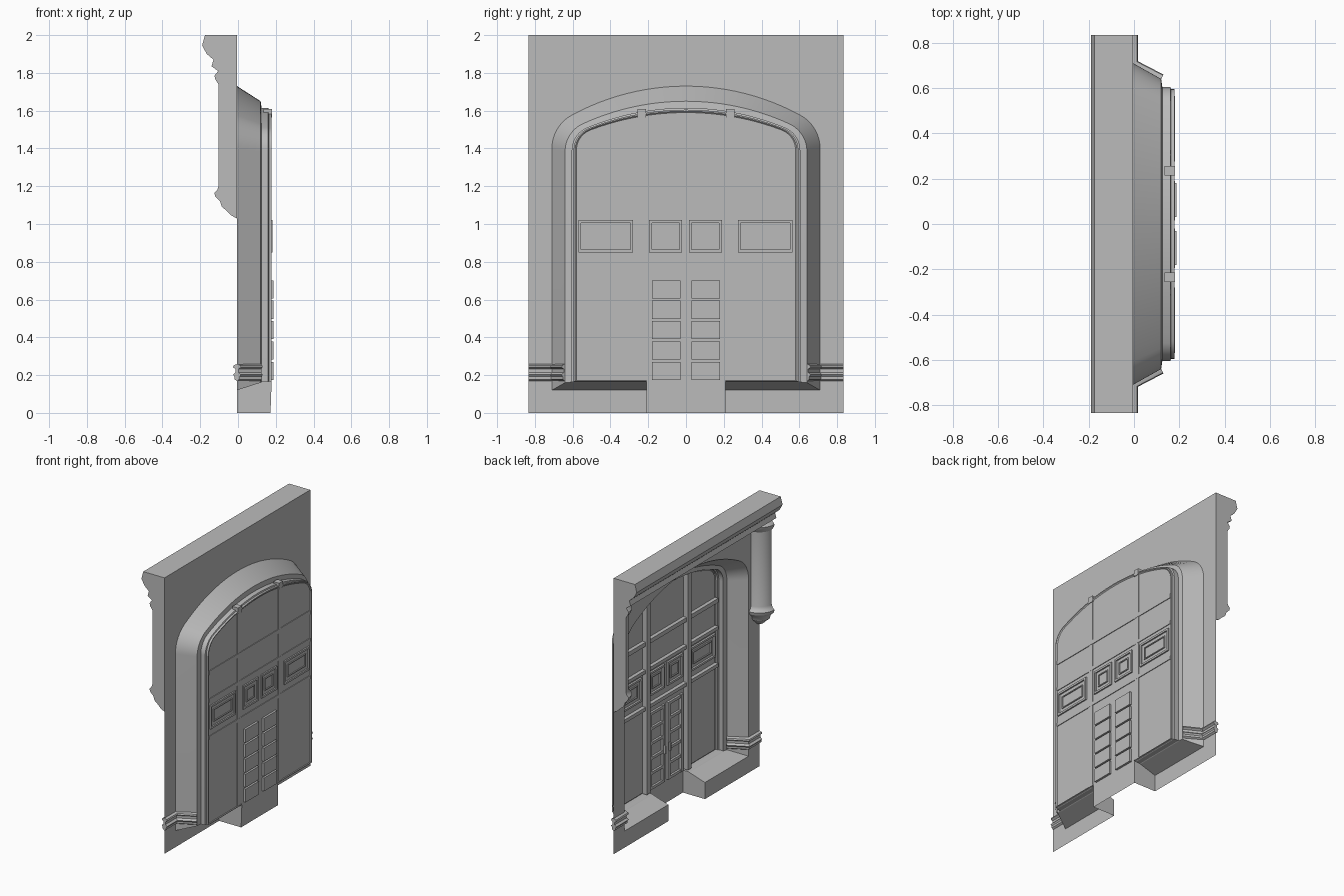
import bpy, bmesh, math
from mathutils import Vector

cube = bpy.data.objects.get("Cube")
if cube:
    bpy.data.objects.remove(cube, do_unlink=True)

stone = bpy.data.materials.new("plain_grey")
stone.use_nodes = True
GREY = (0.5, 0.5, 0.5, 1)
stone.diffuse_color = GREY
stone.node_tree.nodes["Principled BSDF"].inputs["Base Color"].default_value = GREY

HALF = 0.835      # half width of the wall
GAP = 0.21        # half width of the door passage
WALL = -0.005     # wall plane
DOOR = 0.172      # door plane


def finish(name, bm):
    """Turn a bmesh into a shaded object."""
    bmesh.ops.remove_doubles(bm, verts=bm.verts, dist=0.0001)
    bmesh.ops.recalc_face_normals(bm, faces=bm.faces)
    mesh = bpy.data.meshes.new(name)
    bm.to_mesh(mesh)
    bm.free()
    mesh.materials.append(stone)
    mesh.shade_smooth()
    mesh.set_sharp_from_angle(angle=math.radians(30))
    obj = bpy.data.objects.new(name, mesh)
    bpy.context.collection.objects.link(obj)
    return obj


def loft(bm, rings, closed=False):
    """Bridge consecutive point rows with quads."""
    rows = [[bm.verts.new(p) for p in ring] for ring in rings]
    for a, b in zip(rows, rows[1:]):
        n = len(a)
        for i in range(n if closed else n - 1):
            j = (i + 1) % n
            bm.faces.new((a[i], a[j], b[j], b[i]))
    return rows


def polygon(bm, points):
    return bm.faces.new([bm.verts.new(p) for p in points])


def box(bm, x0, x1, y0, y1, z0, z1):
    low = [(x0, y0, z0), (x0, y1, z0), (x0, y1, z1), (x0, y0, z1)]
    rows = loft(bm, [low, [(x1, y, z) for _, y, z in low]], closed=True)
    bm.faces.new(rows[0])
    bm.faces.new(rows[1])


def arch(x, a, top, spring, r, sill, steps=12):
    """Three-centred arch outline with jambs and a sill split by the passage."""
    h = top - spring
    big = ((a - r) ** 2 + h * h - r * r) / (2 * (h - r))
    cz = top - big
    tilt = math.atan2(spring - cz, a - r)
    half = [(GAP, sill), (a, sill), (a, 0.26), (a, spring)]
    for i in range(1, steps + 1):
        t = tilt * i / steps
        half.append((a - r + r * math.cos(t), spring + r * math.sin(t)))
    for i in range(1, steps + 1):
        t = tilt + (math.pi / 2 - tilt) * i / steps
        half.append((big * math.cos(t), cz + big * math.sin(t)))
    left = [(-y, z) for y, z in half[:-1]]
    return [(x, y, z) for y, z in half + left[::-1]]


# Arch outlines from the wall inward: splayed reveal, then stepped frame
rings = [
    arch(WALL, 0.71, 1.73, 1.40, 0.20, 0.12),
    arch(0.12, 0.64, 1.65, 1.385, 0.16, 0.16),
    arch(0.125, 0.605, 1.615, 1.39, 0.13, 0.163),
    arch(0.16, 0.605, 1.615, 1.39, 0.13, 0.163),
    arch(0.163, 0.595, 1.605, 1.39, 0.125, 0.165),
    arch(0.178, 0.595, 1.605, 1.39, 0.125, 0.165),
    arch(0.178, 0.587, 1.597, 1.39, 0.12, 0.17),
    arch(DOOR, 0.58, 1.59, 1.39, 0.115, 0.172),
]

# Wall sheet around the opening
bm = bmesh.new()
polygon(bm, [(WALL, HALF, 0), (WALL, GAP, 0)] + rings[0]
        + [(WALL, -GAP, 0), (WALL, -HALF, 0), (WALL, -HALF, 2), (WALL, HALF, 2)])
finish("wall", bm)

# Reveal with sloping sills
bm = bmesh.new()
loft(bm, rings[:2])
finish("arch_reveal", bm)

bm = bmesh.new()
loft(bm, rings[1:])
finish("arch_frame", bm)

# Passage cheeks beside the door
bm = bmesh.new()
for end in (0, -1):
    y = rings[0][end][1]
    polygon(bm, [(WALL, y, 0)] + [r[end] for r in rings] + [(DOOR, y, 0)])
finish("passage_sides", bm)

# Flat infill behind the joinery, running down to the ground in the passage
bm = bmesh.new()
polygon(bm, [(DOOR, GAP, 0)] + rings[-1] + [(DOOR, -GAP, 0)])
finish("door_infill", bm)

# Cornice
bm = bmesh.new()
profile = [(WALL, 2), (-0.175, 2), (-0.19, 1.945), (-0.165, 1.9), (-0.13, 1.87),
           (-0.14, 1.835), (-0.105, 1.81), (WALL, 1.81)]
ends = loft(bm, [[(x, y, z) for x, z in profile] for y in (-HALF, HALF)], closed=True)
for row in ends:
    bm.faces.new(row)
finish("cornice", bm)

# Quarter columns hanging at both ends of the wall
column = [(0.1, 1.81), (0.12, 1.785), (0.115, 1.765), (0.098, 1.74), (0.098, 1.2),
          (0.105, 1.18), (0.12, 1.165), (0.115, 1.145), (0.09, 1.12), (0.08, 1.09),
          (0.055, 1.07), (0.03, 1.045), (0.002, 1.03)]
for side, label in ((1, "left"), (-1, "right")):
    bm = bmesh.new()
    rows = []
    for i in range(13):
        t = math.pi / 2 * i / 12
        rows.append([(WALL - r * math.cos(t), side * (HALF - r * math.sin(t)), z)
                     for r, z in column])
    loft(bm, rows)
    polygon(bm, rows[0] + [(WALL, side * HALF, 1.03), (WALL, side * HALF, 1.81)])
    finish(label + "_column", bm)

# Base moulding wrapped along wall and jamb, swelling on both faces
band = [(0.002, 0.17), (0.014, 0.178), (0.014, 0.192), (0.022, 0.203), (0.008, 0.214),
        (0.008, 0.232), (0.022, 0.242), (0.018, 0.252), (0.002, 0.258)]
section = band + [(-o, z) for o, z in reversed(band)]
for side, label in ((1, "left"), (-1, "right")):
    path = [Vector((WALL, HALF)), Vector((WALL, 0.705)), Vector((0.12, 0.64))]
    n1, n2 = [Vector((d.y, -d.x)).normalized()
              for d in (path[1] - path[0], path[2] - path[1])]
    miter = (n1 + n2) / (1 + n1.dot(n2))
    bm = bmesh.new()
    rows = loft(bm, [[(p.x + n.x * o, side * (p.y + n.y * o), z) for o, z in section]
                     for p, n in zip(path, (n1, miter, n2))], closed=True)
    bm.faces.new(rows[0])
    bm.faces.new(rows[-1])
    finish(label + "_base_moulding", bm)

# Mullions and horizontal rails
bm = bmesh.new()
for y in (-0.235, 0.235):
    box(bm, 0.135, 0.176, y - 0.02, y + 0.02, 0.17, 1.565)
    box(bm, 0.135, 0.18, y - 0.022, y + 0.022, 1.565, 1.61)
finish("mullions", bm)

bm = bmesh.new()
for z, h in ((0.79, 0.025), (1.06, 0.025), (1.26, 0.03)):
    box(bm, 0.145, 0.177, -0.58, 0.58, z - h / 2, z + h / 2)
finish("rails", bm)


def frame(bm, x0, x1, y0, y1, z0, z1, w):
    """Rectangular border made of four bars."""
    box(bm, x0, x1, y0, y1, z0, z0 + w)
    box(bm, x0, x1, y0, y1, z1 - w, z1)
    box(bm, x0, x1, y0, y0 + w, z0 + w, z1 - w)
    box(bm, x0, x1, y1 - w, y1, z0 + w, z1 - w)


# Row of framed panels above the door
bm = bmesh.new()
for y0, y1 in ((-0.57, -0.28), (-0.195, -0.02), (0.015, 0.19), (0.275, 0.565)):
    frame(bm, 0.158, 0.182, y0, y1, 0.85, 1.02, 0.014)
    inset = 0.04
    frame(bm, 0.163, 0.179, y0 + inset, y1 - inset, 0.89, 0.98, 0.007)
finish("frieze_panels", bm)

# Paired door leaves: five panels each, set back between stiles
bm = bmesh.new()
panels = bmesh.new()
pitch = 0.108
for side in (-1, 1):
    y0, y1 = sorted((side * 0.03, side * 0.18))
    for y in (y0, y1):
        box(bm, 0.155, DOOR, y - 0.012, y + 0.012, 0.17, 0.73)
    for i in range(6):
        z = 0.17 + i * pitch
        box(bm, 0.157, DOOR, y0, y1, z - 0.002, z + 0.018)
        if i < 5:
            box(panels, DOOR, 0.188, y0, y1, z + 0.004, z + pitch - 0.008)
finish("door_stiles", bm)
finish("door_panels", panels)

# Door handles
bm = bmesh.new()
for y in (-0.03, 0.03):
    box(bm, 0.14, 0.156, y - 0.005, y + 0.005, 0.38, 0.44)
finish("door_handles", bm)
